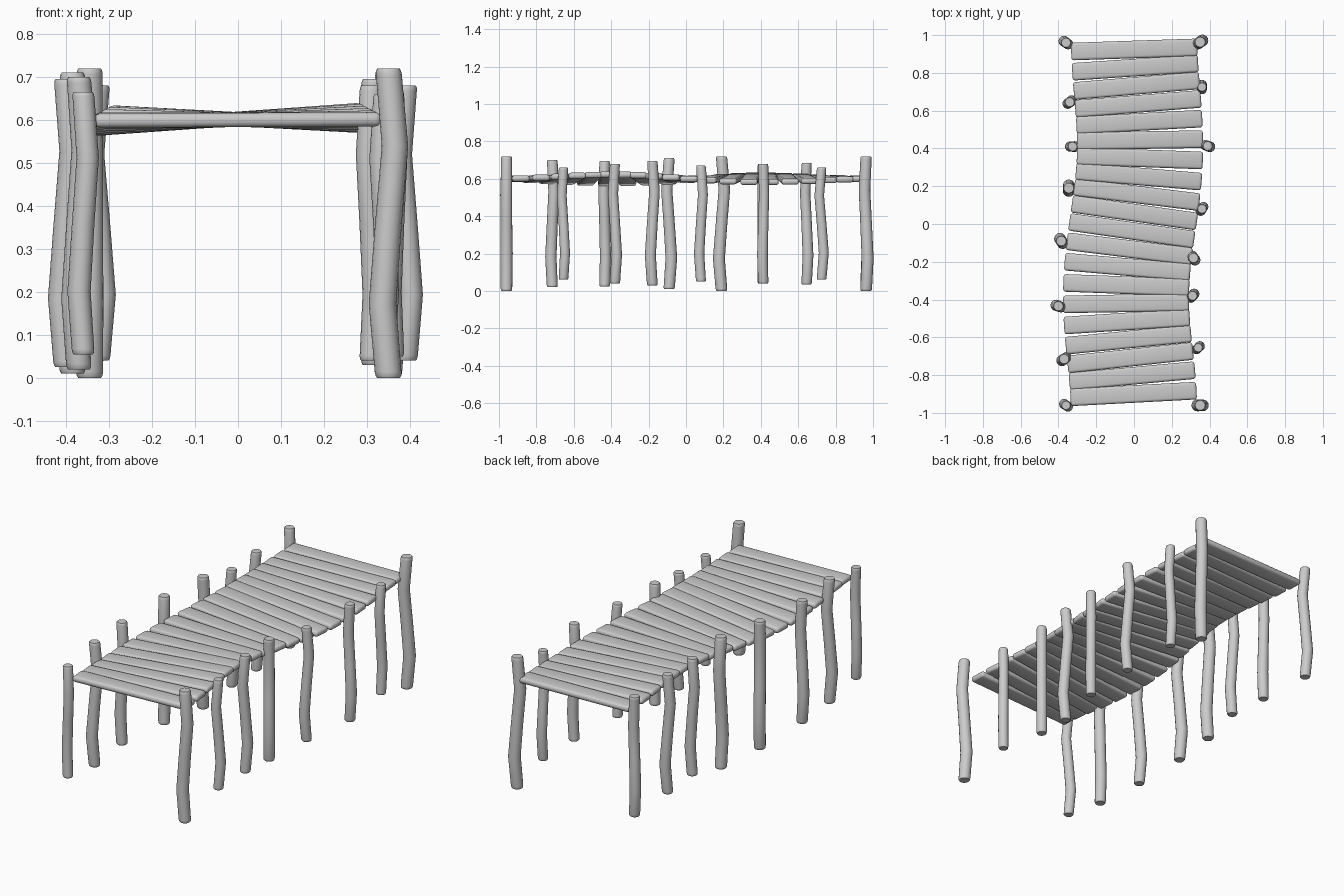
import bpy, bmesh
from math import sin, cos, pi, radians, atan2
from mathutils import Matrix

if "Cube" in bpy.data.objects:
    bpy.data.objects.remove(bpy.data.objects["Cube"])


def finish(name, bm):
    bmesh.ops.recalc_face_normals(bm, faces=bm.faces)
    mesh = bpy.data.meshes.new(name)
    bm.to_mesh(mesh)
    bm.free()
    obj = bpy.data.objects.new(name, mesh)
    bpy.context.collection.objects.link(obj)
    bpy.ops.object.select_all(action='DESELECT')
    obj.select_set(True)
    bpy.context.view_layer.objects.active = obj
    bpy.ops.object.shade_smooth_by_angle(angle=radians(40))
    return obj


# Winding centre line of the walkway: eased between key points
KEYS = [(-1.0, 0.0), (-0.39, -0.042), (0.41, 0.032), (1.0, 0.0)]


def centre_x(y):
    for (y0, x0), (y1, x1) in zip(KEYS, KEYS[1:]):
        if y0 <= y <= y1:
            t = (1 - cos(pi * (y - y0) / (y1 - y0))) / 2
            return x0 + (x1 - x0) * t
    return 0.0


# Rounded plank, turned across the centre line and banked into the bend
def plank(i, y):
    x = centre_x(y)
    slope = (centre_x(y + 0.01) - centre_x(y - 0.01)) / 0.02
    bm = bmesh.new()
    bmesh.ops.create_cube(bm, size=1, matrix=Matrix.Diagonal((0.668, 0.093, 0.033, 1)))
    bmesh.ops.bevel(bm, geom=bm.edges[:], offset=0.014, segments=3,
                    profile=0.5, affect='EDGES')
    obj = finish(f"plank_{i + 1:02d}", bm)
    obj.matrix_world = (Matrix.Translation((x, y, 0.6)) @
                        Matrix.Rotation(atan2(-slope, 1), 4, 'Z') @
                        Matrix.Rotation(1.7 * x, 4, 'Y'))


COUNT, START, END = 20, -0.948, 0.972
PITCH = (END - START) / COUNT
for i in range(COUNT):
    plank(i, START + PITCH * (i + 0.5))

# Crooked post: height fraction, sideways bend, radius factor
PROFILE = [(0, 0, 0.86), (0.008, 0, 0.97), (0.02, -0.001, 1), (0.24, -0.014, 1.03),
           (0.5, 0.0, 1), (0.75, 0.015, 0.99), (0.98, 0.001, 0.97),
           (0.992, 0, 0.94), (1, 0, 0.84)]


def post(name, x, y, low, high, angle):
    a, sides = radians(angle), 16
    scale = (high - low) / 0.72
    radius = 0.031 * scale
    bm = bmesh.new()
    rings = []
    for f, bend, k in PROFILE:
        cx, cy = x + bend * scale * cos(a), y + bend * scale * sin(a)
        rings.append([bm.verts.new((cx + radius * k * cos(2 * pi * s / sides),
                                    cy + radius * k * sin(2 * pi * s / sides),
                                    low + (high - low) * f)) for s in range(sides)])
    for r0, r1 in zip(rings, rings[1:]):
        for s in range(sides):
            n = (s + 1) % sides
            bm.faces.new((r0[s], r0[n], r1[n], r1[s]))
    bm.faces.new(rings[0])
    bm.faces.new(rings[-1])
    finish(name, bm)


# Posts: x, y, bottom, top, bend direction
LEFT = [(-0.36, -0.96, 0.055, 0.665, 325), (-0.37, -0.715, 0.02, 0.70, 35),
        (-0.40, -0.435, 0.025, 0.695, 340), (-0.385, -0.09, 0.01, 0.71, 300),
        (-0.345, 0.19, 0.0, 0.72, 90), (-0.325, 0.41, 0.04, 0.68, 180),
        (-0.34, 0.645, 0.035, 0.685, 215), (-0.36, 0.96, 0.035, 0.69, 325)]
RIGHT = [(0.35, -0.96, 0.0, 0.72, 0), (0.34, -0.655, 0.06, 0.66, 225),
         (0.31, -0.38, 0.04, 0.68, 230), (0.315, -0.18, 0.03, 0.695, 125),
         (0.36, 0.08, 0.05, 0.67, 55), (0.39, 0.413, 0.04, 0.68, 160),
         (0.36, 0.725, 0.06, 0.66, 270), (0.35, 0.963, 0.0, 0.72, 215)]
for side, posts in (("left", LEFT), ("right", RIGHT)):
    for n, data in enumerate(posts):
        post(f"{side}_post_{n + 1}", *data)
